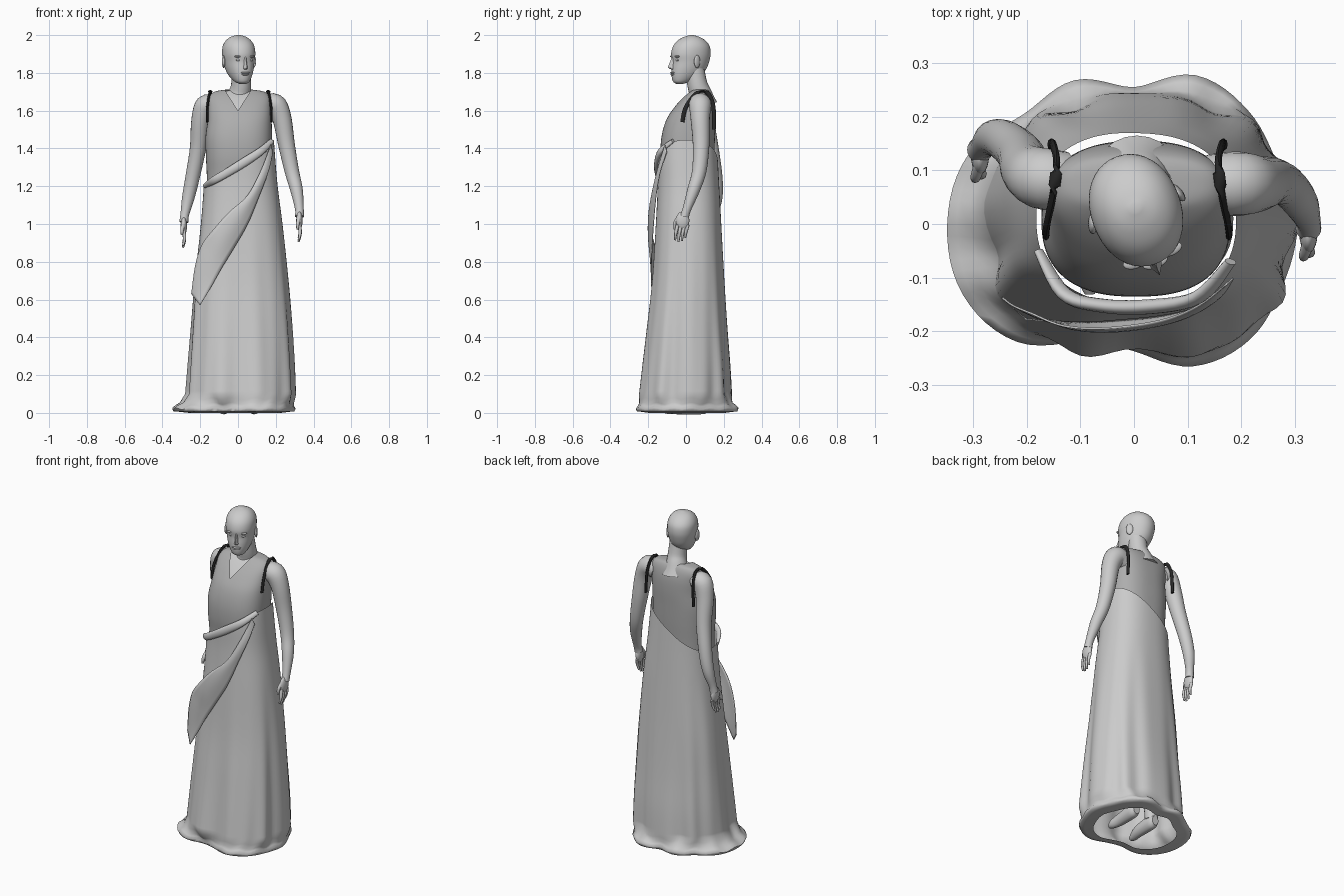
import bpy, bmesh, math
from mathutils import Vector, Matrix

if "Cube" in bpy.data.objects:
    bpy.data.objects.remove(bpy.data.objects["Cube"])

TAU = math.tau


def spline(keys, n):
    """Catmull-Rom samples through a list of tuples."""
    out = []
    for i in range(len(keys) - 1):
        a, b, c, d = (keys[max(i - 1, 0)], keys[i], keys[i + 1], keys[min(i + 2, len(keys) - 1)])
        for k in range(n):
            t = k / n
            out.append(tuple(0.5 * (2 * q + (r - p) * t + (2 * p - 5 * q + 4 * r - s) * t * t
                                    + (3 * q - p - 3 * r + s) * t ** 3) for p, q, r, s in zip(a, b, c, d)))
    return out + [tuple(keys[-1])]


def finish(name, bm, mat=None, angle=50):
    me = bpy.data.meshes.new(name)
    bm.to_mesh(me)
    bm.free()
    ob = bpy.data.objects.new(name, me)
    bpy.context.collection.objects.link(ob)
    if mat:
        me.materials.append(mat)
    bpy.ops.object.select_all(action='DESELECT')
    ob.select_set(True)
    bpy.context.view_layer.objects.active = ob
    bpy.ops.object.shade_smooth_by_angle(angle=math.radians(angle))
    return ob


def loft(rings, closed=True, caps=True):
    bm = bmesh.new()
    vs = [[bm.verts.new(p) for p in r] for r in rings]
    n = len(vs[0])
    for a, b in zip(vs, vs[1:]):
        for i in range(n if closed else n - 1):
            j = (i + 1) % n
            bm.faces.new((a[i], a[j], b[j], b[i]))
    if caps:
        bm.faces.new(vs[0][::-1])
        bm.faces.new(vs[-1])
    return bm


def section(z, x0, x1, y0, y1, p=2.4, n=96):
    """Superellipse cross-section between the given limits."""
    def f(v):
        return math.copysign(abs(v) ** (2 / p), v)
    return [Vector(((x0 + x1) / 2 + (x1 - x0) / 2 * f(math.cos(TAU * i / n)),
                    (y0 + y1) / 2 + (y1 - y0) / 2 * f(math.sin(TAU * i / n)), z)) for i in range(n)]


def tube(name, keys, n=14, steps=5, mat=None, flat=1.0):
    """Round limb through (x, y, z, radius) keys."""
    pts = spline(keys, steps)
    c = [Vector(p[:3]) for p in pts]
    rings = []
    for i, p in enumerate(pts):
        d = (c[min(i + 1, len(c) - 1)] - c[max(i - 1, 0)]).normalized()
        u = d.cross(Vector((0, 1, 0)) if abs(d.y) < 0.9 else Vector((1, 0, 0))).normalized()
        v = d.cross(u)
        rings.append([c[i] + (u * math.cos(TAU * k / n) * flat + v * math.sin(TAU * k / n)) * p[3] for k in range(n)])
    bm = loft(rings)
    bmesh.ops.recalc_face_normals(bm, faces=bm.faces)
    return finish(name, bm, mat)


def ball(name, loc, scale, rot=None, pre=None):
    bm = bmesh.new()
    m = Matrix.LocRotScale(Vector(loc), rot, Vector(scale))
    bmesh.ops.create_uvsphere(bm, u_segments=20, v_segments=12, radius=1, matrix=(pre or Matrix()) @ m)
    return finish(name, bm)


def material(name, g):
    m = bpy.data.materials.new(name)
    m.diffuse_color = (g, g, g, 1)
    m.use_nodes = True
    m.node_tree.nodes["Principled BSDF"].inputs["Base Color"].default_value = m.diffuse_color
    return m


dark = material("bodice_grey", 0.42)
black = material("trim_black", 0.02)

# Torso skin and fitted bodice with a V neckline
torso = spline([(1.08, -.165, .185, -.12, .14), (1.25, -.165, .175, -.125, .145), (1.36, -.17, .178, -.135, .15),
                (1.46, -.172, .18, -.13, .153), (1.55, -.16, .178, -.105, .155), (1.62, -.158, .175, -.06, .152),
                (1.67, -.155, .17, -.015, .142), (1.70, -.125, .14, .02, .128), (1.712, -.06, .07, .035, .112)], 5)
skin = [(z - .006, a + .007, b - .007, c + .007, d - .007) for z, a, b, c, d in torso]
finish("torso", loft([section(*r, p=2.5) for r in skin]))
bm = loft([section(*r, p=2.5) for r in torso])
for s in (1, -1):
    bmesh.ops.bisect_plane(bm, geom=bm.verts[:] + bm.edges[:] + bm.faces[:],
                           plane_co=(0, 0, 1.6), plane_no=(s * .11, 0, -.07))
cut = [f for f in bm.faces if f.calc_center_median().y < .075
       and f.calc_center_median().z - 1.6 > abs(f.calc_center_median().x) * 1.57]
bmesh.ops.delete(bm, geom=cut, context='FACES')
finish("bodice", bm, dark)

# Long gown: hem outline given as radii around the circle, pooling on the floor
hem = [.305, .29, .3, .3, .255, .29, .29, .335, .348, .345, .31, .236, .237, .287, .305, .3]
hem_r = spline([(h,) for h in hem + hem[:1]], 6)[:96]
puddle = [Vector((r[0] * math.cos(TAU * i / 96), r[0] * math.sin(TAU * i / 96), 0)) for i, r in enumerate(hem_r)]
body = spline([(.10, -.275, .303, -.25, .24), (.25, -.265, .297, -.232, .233), (.45, -.25, .285, -.208, .218),
               (.7, -.23, .265, -.18, .203), (1.0, -.197, .235, -.16, .187), (1.2, -.182, .21, -.15, .176),
               (1.35, -.182, .197, -.151, .168), (1.45, -.182, .19, -.142, .163), (1.55, -.17, .185, -.115, .162)], 6)


def folded(r):
    a = .032 * max(0, 1 - r[0] / 1.1) ** 1.1
    ring = section(*r)
    for i, p in enumerate(ring):
        t = TAU * i / 96
        k = 1 + a * (math.sin(9 * t + 1.5 * r[0]) + .6 * math.sin(14 * t + 2) + .4 * math.sin(5 * t) - .4)
        p.x *= k
        p.y *= k
    return ring


rings = []
base = folded(body[0])
for z, w, s in ((.0, 1, .74), (.006, 1, .9), (.008, 1, .98), (.018, 1, 1.0), (.032, .9, .97), (.045, .55, .97), (.07, .25, .99)):
    ring = []
    for i, (h, b) in enumerate(zip(puddle, base)):
        q = b.lerp(h, w) * s
        q.z = z + (.005 * (1 + math.sin(i * 1.1)) if z > .015 else 0)
        ring.append(q)
    rings.append(ring)
bm = loft(rings + [folded(r) for r in body], caps=False)
# Slanted top edge, high under one arm and low on the other side
bmesh.ops.bisect_plane(bm, geom=bm.verts[:] + bm.edges[:] + bm.faces[:], plane_co=(0, 0, 1.32),
                       plane_no=(-.66, 0, 1), clear_outer=True)
finish("gown", bm, angle=70)

# Rolled edge along the front of the wrap
tube("wrap_edge_fold", [(.18, -.07, 1.44, .008), (.12, -.136, 1.385, .012), (.03, -.154, 1.325, .014),
                        (-.06, -.152, 1.27, .013), (-.13, -.13, 1.23, .012), (-.178, -.05, 1.2, .007)], flat=1.7)

# Sash sweeping across the front to a free hanging tail
upper = spline([(.172, -.11, 1.42), (.12, -.15, 1.28), (.05, -.178, 1.15), (-.05, -.192, 1.06), (-.13, -.188, .97),
                (-.19, -.165, .89), (-.225, -.15, .78), (-.245, -.135, .63)], 6)
lower = spline([(.183, -.1, 1.38), (.16, -.133, 1.28), (.115, -.155, 1.16), (.05, -.17, 1.0), (-.03, -.178, .86),
                (-.09, -.182, .76), (-.14, -.18, .67), (-.2, -.175, .57)], 6)
rows = []
for i, (a, b) in enumerate(zip(upper, lower)):
    row = []
    for k in range(9):
        v = k / 8
        p = Vector(a).lerp(Vector(b), v)
        p.y -= .014 * math.sin(math.pi * v) * math.sin(math.pi * i / (len(upper) - 1))
        row.append(p)
    rows.append(row)
sash = finish("sash", loft(rows, closed=False, caps=False))
sol = sash.modifiers.new("thickness", 'SOLIDIFY')
sol.thickness = .004

# Armhole trims
for side, s, dx in (("left", 1, .005), ("right", -1, .008)):
    tube(side + "_armhole_trim", [(s * x + dx, y, z, .011) for x, y, z in (
        (.172, -.02, 1.54), (.17, 0, 1.62), (.158, .06, 1.695), (.152, .115, 1.692), (.158, .145, 1.62),
        (.163, .148, 1.5))], mat=black, n=8, flat=.6)

# Arms and hands
arms = {"left": [(.14, .075, 1.62, .055), (.195, .075, 1.63, .06), (.232, .075, 1.56, .051), (.257, .08, 1.42, .044),
                 (.285, .07, 1.28, .038), (.31, .04, 1.18, .033), (.325, .005, 1.08, .023), (.325, -.008, 1.04, .024)],
        "right": [(-.13, .08, 1.62, .055), (-.172, .085, 1.625, .057), (-.198, .1, 1.54, .05), (-.212, .13, 1.4, .043),
                  (-.24, .155, 1.25, .038), (-.263, .16, 1.14, .033), (-.282, .145, 1.05, .023), (-.287, .138, 1.01, .024)]}
for side, keys in arms.items():
    tube(side + "_arm", keys, n=20)
    x, y, z, _ = keys[-1]
    ball(side + "_palm", (x, y - .01, z - .022), (.017, .036, .048))
    for i in range(4):
        fy, L = y - .036 + .018 * i, (.075, .085, .08, .062)[i]
        tube(f"{side}_finger_{i}", [(x, fy, z - .045, .0095), (x + .004, fy - .01, z - .05 - L * .5, .0085),
                                    (x - .004, fy - .014, z - .05 - L, .005)], n=8)
    tube(side + "_thumb", [(x, y - .025, z, .012), (x - .008, y - .05, z - .035, .01), (x - .01, y - .055, z - .068, .006)], n=8)

# Neck and head, turned toward the left
tube("neck", [(.005, .08, 1.64, .085), (.01, .075, 1.69, .062), (.017, .06, 1.74, .053), (.015, .045, 1.82, .052)], n=24)
turn = Matrix.Translation((.003, .028, 0)) @ Matrix.Rotation(math.radians(20), 4, 'Z') @ Matrix.Translation((0, -.028, 0))
head = spline([(1.742, -.055, -.02, .018), (1.754, -.072, .02, .038), (1.785, -.08, .078, .058), (1.82, -.08, .108, .071),
               (1.86, -.077, .124, .079), (1.90, -.081, .132, .084), (1.94, -.07, .127, .081), (1.97, -.046, .105, .066),
               (1.99, -.012, .072, .042), (2.0, .022, .038, .01)], 5)
bm = loft([section(z, -w, w, a, b, p=2.1, n=40) for z, a, b, w in head])
bm.transform(turn)
finish("head", bm)
bm = loft([[Vector((w * c, y + d * s, z)) for c, s in ((1, 1), (.55, -.3), (0, -1), (-.55, -.3), (-1, 1))]
           for z, y, w, d in spline([(1.884, -.075, .009, .008), (1.86, -.078, .011, .013), (1.835, -.08, .014, .022),
                                     (1.826, -.08, .018, .021), (1.818, -.076, .014, .008)], 4)])
bm.transform(turn)
finish("nose", bm, angle=80)
ball("upper_lip", (0, -.077, 1.801), (.025, .012, .005), pre=turn)
ball("lower_lip", (0, -.076, 1.792), (.021, .012, .006), pre=turn)
for s in (-1, 1):
    side = "left" if s > 0 else "right"
    ball(side + "_eye", (s * .033, -.062, 1.868), (.014, .01, .007), pre=turn)
    ball(side + "_brow", (s * .034, -.064, 1.887), (.024, .013, .006), pre=turn)
    ball(side + "_ear", (s * .084, .03, 1.86), (.009, .02, .034), Matrix.Rotation(s * .35, 3, 'Z').to_quaternion(), turn)

# Legs and feet under the hem
for side, x, y in (("left", .085, .04), ("right", -.075, .01)):
    tube(side + "_leg", [(x, y + .05, .05, .036), (x, y + .05, .25, .05), (x, y + .03, .5, .055), (x, y, .95, .08)])
    tube(side + "_foot", [(x, y + .085, .034, .022), (x, y + .05, .036, .034), (x, y - .05, .03, .03),
                          (x * 1.1, y - .11, .022, .022), (x * 1.1, y - .14, .018, .01)], flat=1.25)
